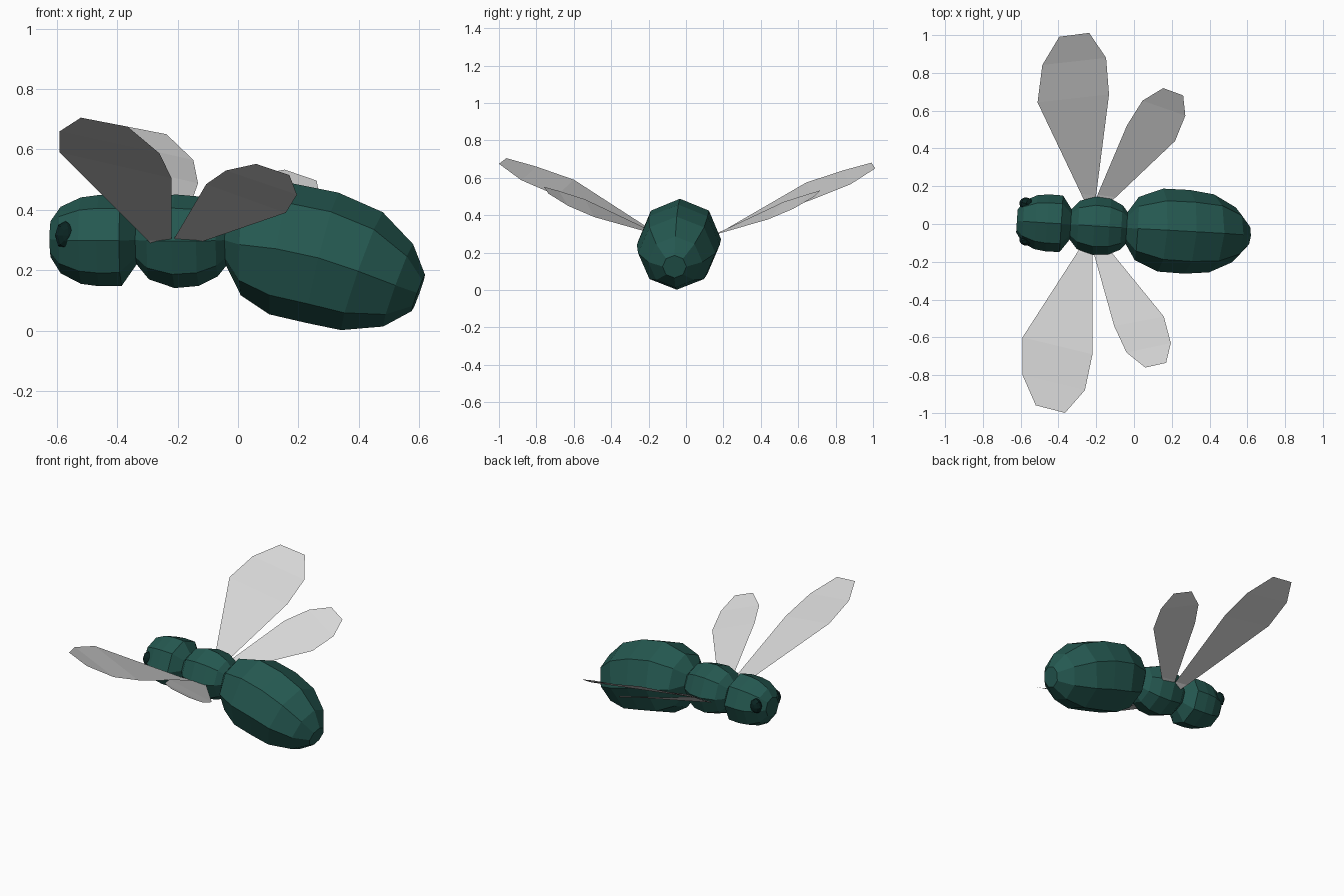
import bpy, bmesh, math
from mathutils import Vector, Matrix

if "Cube" in bpy.data.objects:
    bpy.data.objects.remove(bpy.data.objects["Cube"])

YAW = math.radians(3.65)      # the whole insect is turned slightly
PIVOT_X, PIVOT_Y = -0.21, -0.01


def material(name, rgb):
    m = bpy.data.materials.new(name)
    m.diffuse_color = (*rgb, 1)
    m.use_nodes = True
    m.node_tree.nodes["Principled BSDF"].inputs["Base Color"].default_value = m.diffuse_color
    return m


GREEN = material("dark green", (0.018, 0.098, 0.081))
EYE = material("eye black green", (0.003, 0.018, 0.016))
GREY = material("wing grey", (0.68, 0.68, 0.68))


def finish(name, bm, mat, fix_normals=True):
    if fix_normals:
        bmesh.ops.recalc_face_normals(bm, faces=bm.faces)
    mesh = bpy.data.meshes.new(name)
    bm.to_mesh(mesh)
    bm.free()
    mesh.materials.append(mat)
    ob = bpy.data.objects.new(name, mesh)
    bpy.context.collection.objects.link(ob)
    return ob


def axis_y(x):
    return PIVOT_Y - math.tan(YAW) * (x - PIVOT_X)


def body_part(name, rings, sides=8):
    """Skin octagonal rings given as (x, z, radius, tilt in degrees)."""
    bm = bmesh.new()
    side = Vector((math.sin(YAW), math.cos(YAW), 0))
    loops = []
    for x, z, r, tilt in rings:
        t = math.radians(tilt)
        up = Vector((math.sin(t), 0, math.cos(t)))
        c = Vector((x, axis_y(x), z))
        loops.append([bm.verts.new(c + r * (math.cos(a) * side + math.sin(a) * up))
                      for a in (2 * math.pi * i / sides for i in range(sides))])
    for a, b in zip(loops, loops[1:]):
        for i in range(sides):
            j = (i + 1) % sides
            bm.faces.new((a[i], a[j], b[j], b[i]))
    bm.faces.new(loops[0])
    bm.faces.new(loops[-1])
    return finish(name, bm, GREEN)


# Body: head, thorax and drooping abdomen
body_part("head", [(-0.62, 0.303, 0.06, 0), (-0.587, 0.3, 0.11, 0), (-0.52, 0.298, 0.143, 0),
                   (-0.46, 0.298, 0.151, 0), (-0.385, 0.298, 0.15, 0), (-0.335, 0.3, 0.08, 0)])
body_part("thorax", [(-0.34, 0.3, 0.075, 0), (-0.295, 0.298, 0.128, 0), (-0.21, 0.296, 0.155, 0),
                     (-0.13, 0.296, 0.148, 0), (-0.067, 0.298, 0.118, 0), (-0.035, 0.3, 0.08, 0)])
body_part("abdomen", [(-0.042, 0.3, 0.08, 0), (0.015, 0.285, 0.168, 2), (0.14, 0.271, 0.22, 9.5),
                      (0.28, 0.241, 0.222, 13.7), (0.41, 0.197, 0.207, 19.5),
                      (0.53, 0.15, 0.145, 20), (0.597, 0.125, 0.064, 20)])

# Eyes: flattened low-poly domes on both sides of the head
for s, name, z in ((-1, "near_eye", 0.315), (1, "far_eye", 0.33)):
    bm = bmesh.new()
    bmesh.ops.create_uvsphere(bm, u_segments=8, v_segments=6, radius=1)
    bm.transform(Matrix.Translation((-0.57, axis_y(-0.57) + s * 0.095, z))
                 @ Matrix.Rotation(-s * math.radians(15), 4, 'Z')
                 @ Matrix.Rotation(math.radians(90), 4, 'X')
                 @ Matrix.Diagonal((0.037, 0.048, 0.032, 1)))
    finish(name, bm, EYE)


def mirrored(p):
    """Reflect a near-side point to the far side across the turned body plane."""
    x, y = p[0] - PIVOT_X, -p[1]
    c, s = math.cos(2 * YAW), math.sin(2 * YAW)
    return Vector((PIVOT_X + c * x + s * y, -s * x + c * y, p[2] + 0.025 * p[1]))


def wing(name, front, rear):
    """Strip of faces between matching front and rear edge points, root to tip."""
    for tag, fn in (("near_", Vector), ("far_", mirrored)):
        bm = bmesh.new()
        a = [bm.verts.new(fn(p)) for p in front]
        b = [bm.verts.new(fn(p)) for p in rear]
        for i in range(len(a) - 1):
            bm.faces.new((a[i], b[i], b[i + 1], a[i + 1]))
        bm.normal_update()
        if sum(f.normal.z for f in bm.faces) < 0:
            bmesh.ops.reverse_faces(bm, faces=bm.faces)
        finish(tag + name, bm, GREY, False)


# Wings: two pairs of thin sheets
wing("front_wing",
     [(-0.245, -0.06, 0.25), (-0.30, -0.15, 0.299), (-0.59, -0.60, 0.59), (-0.59, -0.80, 0.66), (-0.52, -0.96, 0.705)],
     [(-0.22, -0.06, 0.262), (-0.22, -0.15, 0.299), (-0.22, -0.69, 0.505), (-0.26, -0.88, 0.587), (-0.365, -1.0, 0.675)])
wing("rear_wing",
     [(-0.225, -0.08, 0.262), (-0.213, -0.155, 0.302), (-0.105, -0.54, 0.485), (-0.04, -0.68, 0.53), (0.06, -0.76, 0.552)],
     [(-0.19, -0.08, 0.268), (-0.115, -0.155, 0.296), (0.158, -0.49, 0.39), (0.195, -0.63, 0.45), (0.17, -0.735, 0.515)])
